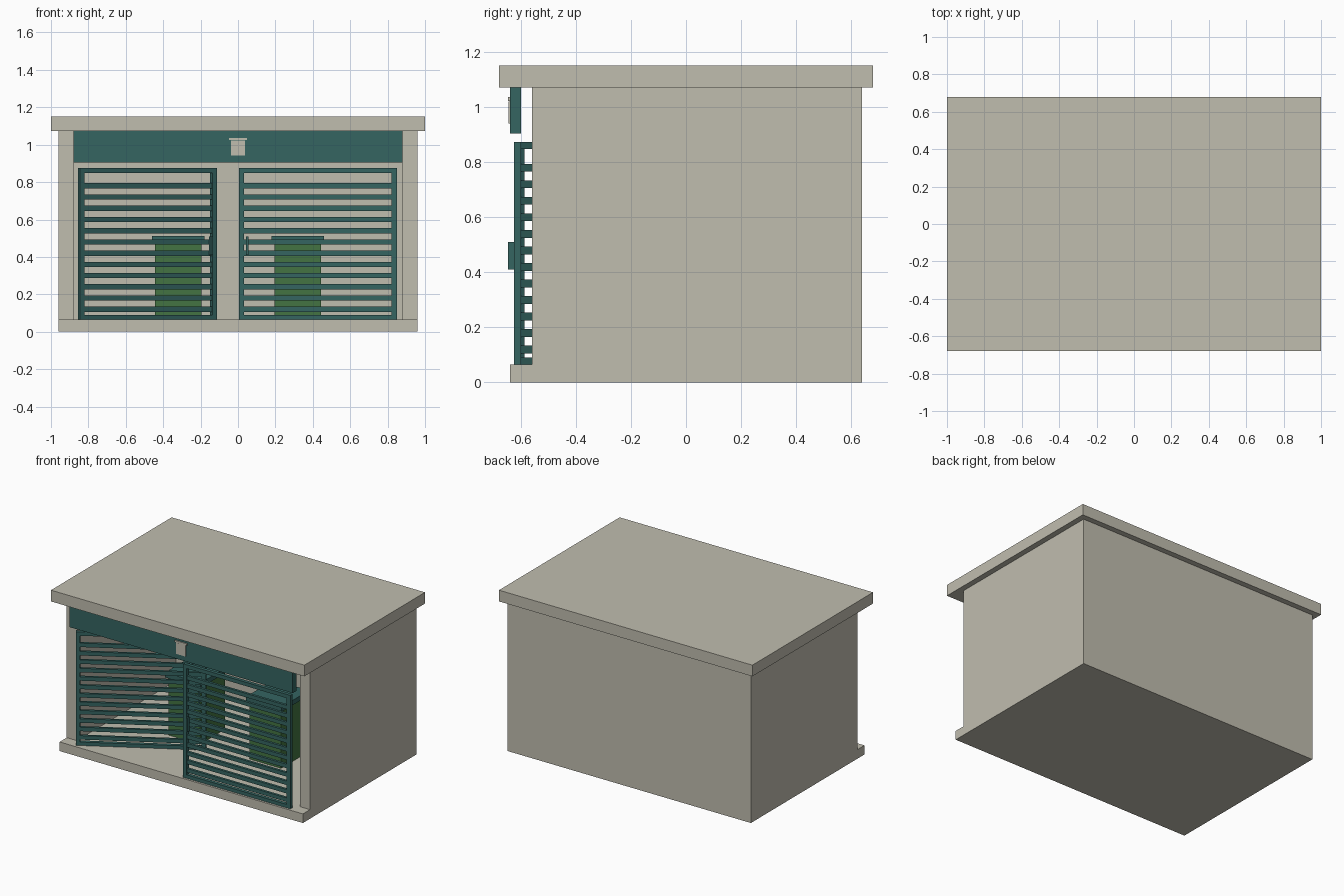
import bpy, math
from mathutils import Matrix

if "Cube" in bpy.data.objects:
    bpy.data.objects.remove(bpy.data.objects["Cube"])


def material(name, rgb):
    m = bpy.data.materials.new(name)
    m.diffuse_color = (*rgb, 1)
    m.use_nodes = True
    m.node_tree.nodes["Principled BSDF"].inputs["Base Color"].default_value = m.diffuse_color
    return m


STONE = material("warm_grey", (0.53, 0.51, 0.43))
TEAL = material("dark_teal", (0.035, 0.128, 0.12))
GREEN = material("bin_green", (0.056, 0.175, 0.054))

FACES = [(0, 1, 3, 2), (4, 6, 7, 5), (0, 4, 5, 1), (2, 3, 7, 6), (0, 2, 6, 4), (1, 5, 7, 3)]


def box(name, x, y, z, mat, matrix=None):
    """Box from (min, max) ranges, optionally moved by a matrix."""
    me = bpy.data.meshes.new(name)
    me.from_pydata([(a, b, c) for a in x for b in y for c in z], [], FACES)
    me.materials.append(mat)
    if matrix:
        me.transform(matrix)
    ob = bpy.data.objects.new(name, me)
    bpy.context.collection.objects.link(ob)
    return ob


# Shell
box("base_slab", (-0.96, 0.96), (-0.64, 0.64), (0, 0.065), STONE)
box("roof_slab", (-1, 1), (-0.68, 0.68), (1.072, 1.152), STONE)
box("back_wall", (-0.96, 0.96), (0.56, 0.64), (0.065, 1.072), STONE)
box("left_wall", (-0.96, -0.88), (-0.56, 0.56), (0.065, 1.072), STONE)
box("right_wall", (0.88, 0.96), (-0.56, 0.56), (0.065, 1.072), STONE)

# Front fascia with a small bin pictogram
box("fascia", (-0.88, 0.88), (-0.64, -0.60), (0.905, 1.072), TEAL)
box("sign_bin", (-0.037, 0.037), (-0.645, -0.64), (0.942, 1.022), STONE)
box("sign_bin_lid", (-0.048, 0.048), (-0.648, -0.64), (1.024, 1.037), STONE)


# Slatted doors, built from the hinge at local x = 0
def door(side, sign, angle):
    W, S, T = 0.845, 0.028, 0.0125
    mat = Matrix.Translation((-0.85 * sign, -0.6125, 0)) @ Matrix.Rotation(angle, 4, 'Z')

    def part(name, x, y, z):
        xs = sorted((x[0] * sign, x[1] * sign))
        box(f"{side}_door_{name}", xs, y, z, TEAL, mat)

    part("hinge_stile", (0, S), (-T, T), (0.065, 0.875))
    part("free_stile", (W - S, W), (-T, T), (0.065, 0.875))
    part("top_rail", (S, W - S), (-T, T), (0.848, 0.875))
    part("bottom_rail", (S, W - S), (-T, T), (0.065, 0.09))
    for i in range(12):
        z = 0.78 - 0.06 * i
        part(f"slat_{i + 1}", (S, W - S), (-0.009, 0.009), (z - 0.014, z + 0.014))
    part("handle", (W - 0.05, W - 0.038), (-T - 0.023, -T), (0.41, 0.51))


door("left", 1, math.radians(30))   # swung inward
door("right", -1, 0)                # closed

# Bins inside
for side, c in (("left", -0.32), ("right", 0.32)):
    box(f"{side}_bin_body", (c - 0.125, c + 0.125), (-0.15, 0.13), (0.065, 0.478), GREEN)
    box(f"{side}_bin_lid", (c - 0.14, c + 0.14), (-0.165, 0.145), (0.478, 0.512), TEAL)
